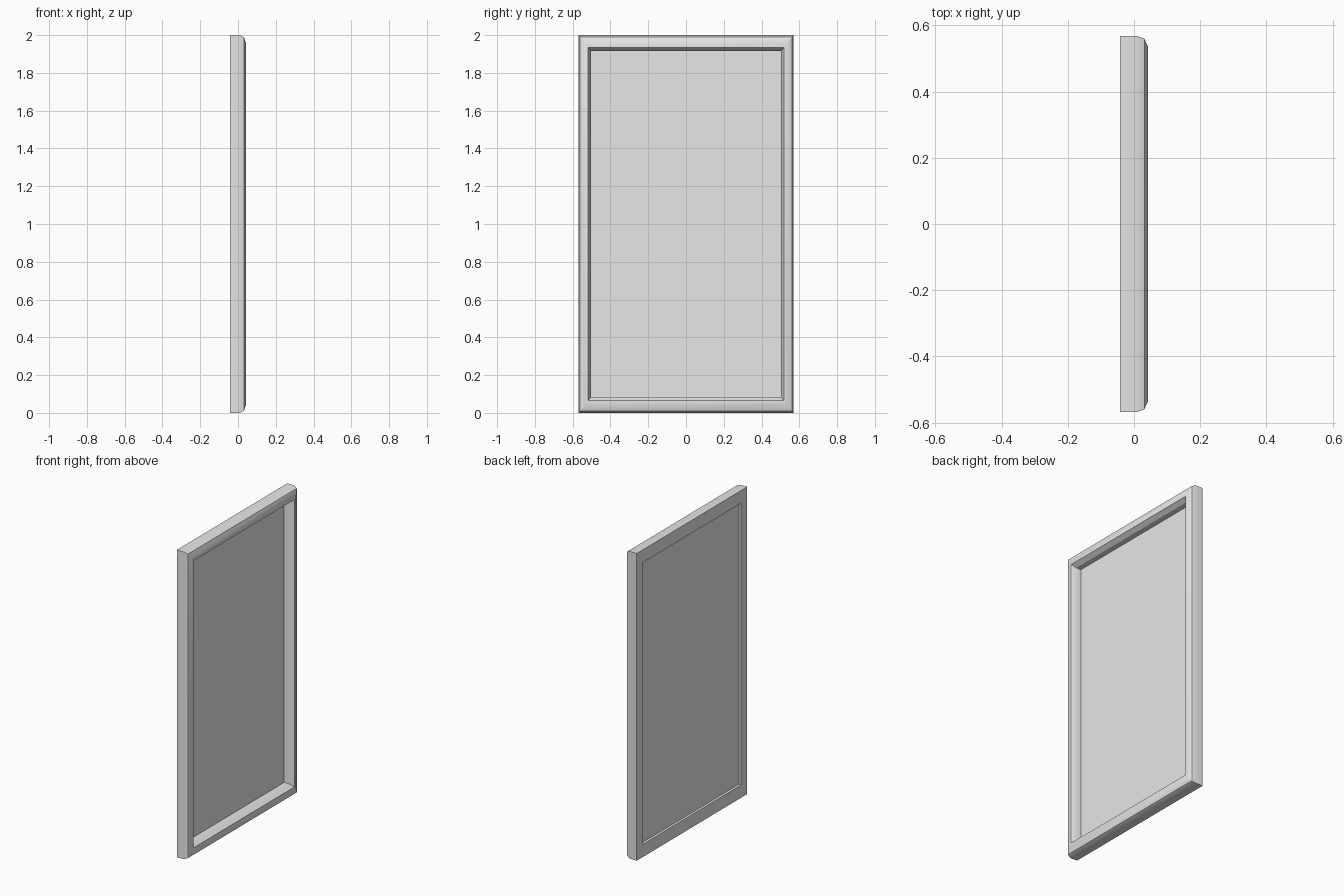
import bpy
import bmesh

cube = bpy.data.objects.get("Cube")
if cube:
    bpy.data.objects.remove(cube, do_unlink=True)

HALF_Y, HEIGHT = 0.568, 2.0
RAIL = 1.3  # the top and bottom rails are wider than the side stiles

grey = bpy.data.materials.new("light grey")
grey.use_nodes = True
colour = (0.8, 0.8, 0.8, 1)
grey.diffuse_color = colour
grey.node_tree.nodes["Principled BSDF"].inputs["Base Color"].default_value = colour


def ring(bm, x, inset):
    """Rectangle of four corners at depth x, inset from the outer edge."""
    y, dz = HALF_Y - inset, inset * RAIL
    return [bm.verts.new((x, sy, sz)) for sy, sz in
            ((-y, dz), (y, dz), (y, HEIGHT - dz), (-y, HEIGHT - dz))]


def sweep(name, profile, closed):
    """Mitre a profile round the rectangle; an open profile gets caps."""
    bm = bmesh.new()
    rings = [ring(bm, *p) for p in profile]
    pairs = list(zip(rings, rings[1:]))
    if closed:
        pairs.append((rings[-1], rings[0]))
    else:
        bm.faces.new(rings[0])
        bm.faces.new(rings[-1])
    for a, b in pairs:
        for i in range(4):
            j = (i + 1) % 4
            bm.faces.new((a[i], a[j], b[j], b[i]))
    bmesh.ops.recalc_face_normals(bm, faces=bm.faces[:])
    mesh = bpy.data.meshes.new(name)
    bm.to_mesh(mesh)
    bm.free()
    mesh.materials.append(grey)
    obj = bpy.data.objects.new(name, mesh)
    bpy.context.collection.objects.link(obj)
    return obj


# Frame: square back, rounded outer front edge, chamfered inner lip
frame = sweep("frame", [(-0.043, 0), (0.008, 0), (0.031, 0.008), (0.043, 0.034),
                        (0.043, 0.05), (0.015, 0.064), (-0.043, 0.064)], True)

# Thin panel set into the opening
sweep("panel", [(-0.027, 0.062), (-0.02, 0.062)], False)

bpy.ops.object.select_all(action="DESELECT")
frame.select_set(True)
bpy.context.view_layer.objects.active = frame
bpy.ops.object.shade_smooth_by_angle(angle=0.52)
